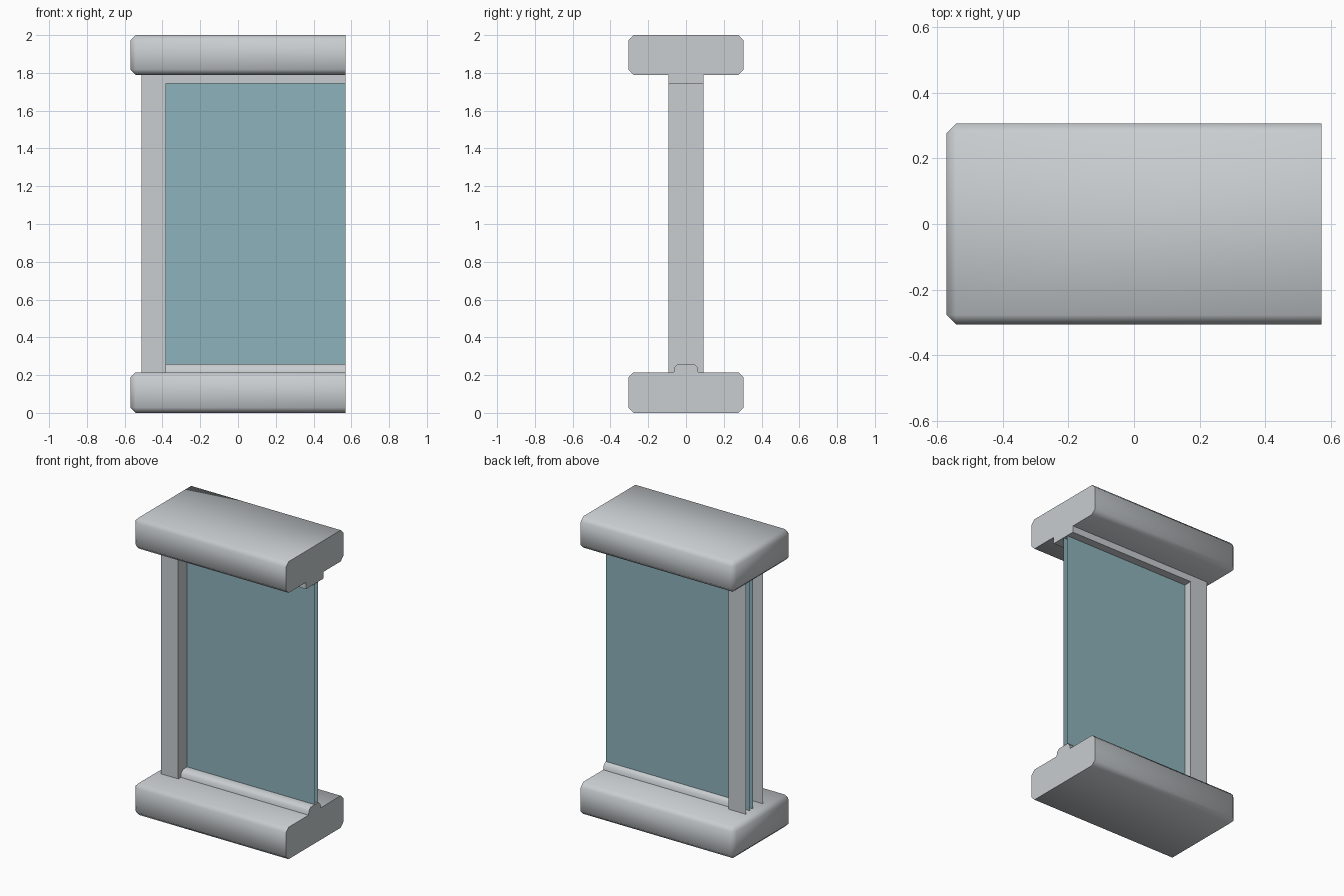
import bpy, bmesh, math

if "Cube" in bpy.data.objects:
    bpy.data.objects.remove(bpy.data.objects["Cube"])


def material(name, rgb):
    m = bpy.data.materials.new(name)
    m.diffuse_color = (*rgb, 1)
    m.use_nodes = True
    m.node_tree.nodes["Principled BSDF"].inputs["Base Color"].default_value = m.diffuse_color
    return m


GREY = material("pale grey", (0.58, 0.61, 0.63))
GLASS = material("teal glass", (0.27, 0.45, 0.50))
X_END, Y_SIDE = 0.57, 0.305


def finish(bm, name, mat, smooth=False):
    mesh = bpy.data.meshes.new(name)
    bm.to_mesh(mesh)
    bm.free()
    mesh.materials.append(mat)
    ob = bpy.data.objects.new(name, mesh)
    bpy.context.collection.objects.link(ob)
    if smooth:
        bpy.ops.object.select_all(action='DESELECT')
        ob.select_set(True)
        bpy.context.view_layer.objects.active = ob
        bpy.ops.object.shade_smooth_by_angle(angle=math.radians(50))
    return ob


def extrude(a, b, skip=(), caps=True):
    """Join two matching outlines with walls, leaving skipped sides open."""
    bm = bmesh.new()
    va, vb = [bm.verts.new(p) for p in a], [bm.verts.new(p) for p in b]
    n = len(a)
    for i in range(n):
        if i not in skip:
            j = (i + 1) % n
            bm.faces.new((va[j], va[i], vb[i], vb[j]))
    if caps:
        bm.faces.new(va)
        bm.faces.new(vb[::-1])
    return bm


# Base and top slabs: chamfered everywhere except the cut right end
def slab(name, z0, z1):
    bm = bmesh.new()
    bmesh.ops.create_cube(bm, size=1)
    for v in bm.verts:
        v.co = (v.co.x * 2 * X_END, v.co.y * 2 * Y_SIDE,
                z0 if v.co.z < 0 else z1)
    edges = [e for e in bm.edges if any(v.co.x < 0 for v in e.verts)]
    bmesh.ops.bevel(bm, geom=edges, offset=0.028, segments=1,
                    profile=0.5, affect='EDGES')
    finish(bm, name, GREY, smooth=True)


slab("base_slab", 0, 0.215)
slab("top_slab", 1.79, 2.0)

# Post and upper rail: one L-shaped hollow channel, open on the left
outline = [(-0.51, 0.215), (-0.38, 0.215), (-0.38, 1.745),
           (X_END, 1.745), (X_END, 1.79), (-0.51, 1.79)]
finish(extrude([(x, -0.092, z) for x, z in outline],
               [(x, 0.092, z) for x, z in outline], skip=(0, 4, 5)),
       "post_and_rail", GREY)

# Sill ridge holding the glass
half = [(0.065, 0.215), (0.06, 0.242), (0.042, 0.26)]
ridge = half + [(-y, z) for y, z in reversed(half)]
finish(extrude([(X_END, y, z) for y, z in ridge],
               [(-0.38, y, z) for y, z in ridge], skip=(5,)),
       "sill_ridge", GREY, smooth=True)

# Double glazing: two parallel sheets
for name, y, flip in (("front_glass", 0.002, False), ("back_glass", 0.036, True)):
    bm = bmesh.new()
    vs = [bm.verts.new((x, y, z)) for x, z in
          ((-0.5, 0.215), (X_END, 0.215), (X_END, 1.79), (-0.5, 1.79))]
    bm.faces.new(vs[::-1] if flip else vs)
    finish(bm, name, GLASS)
